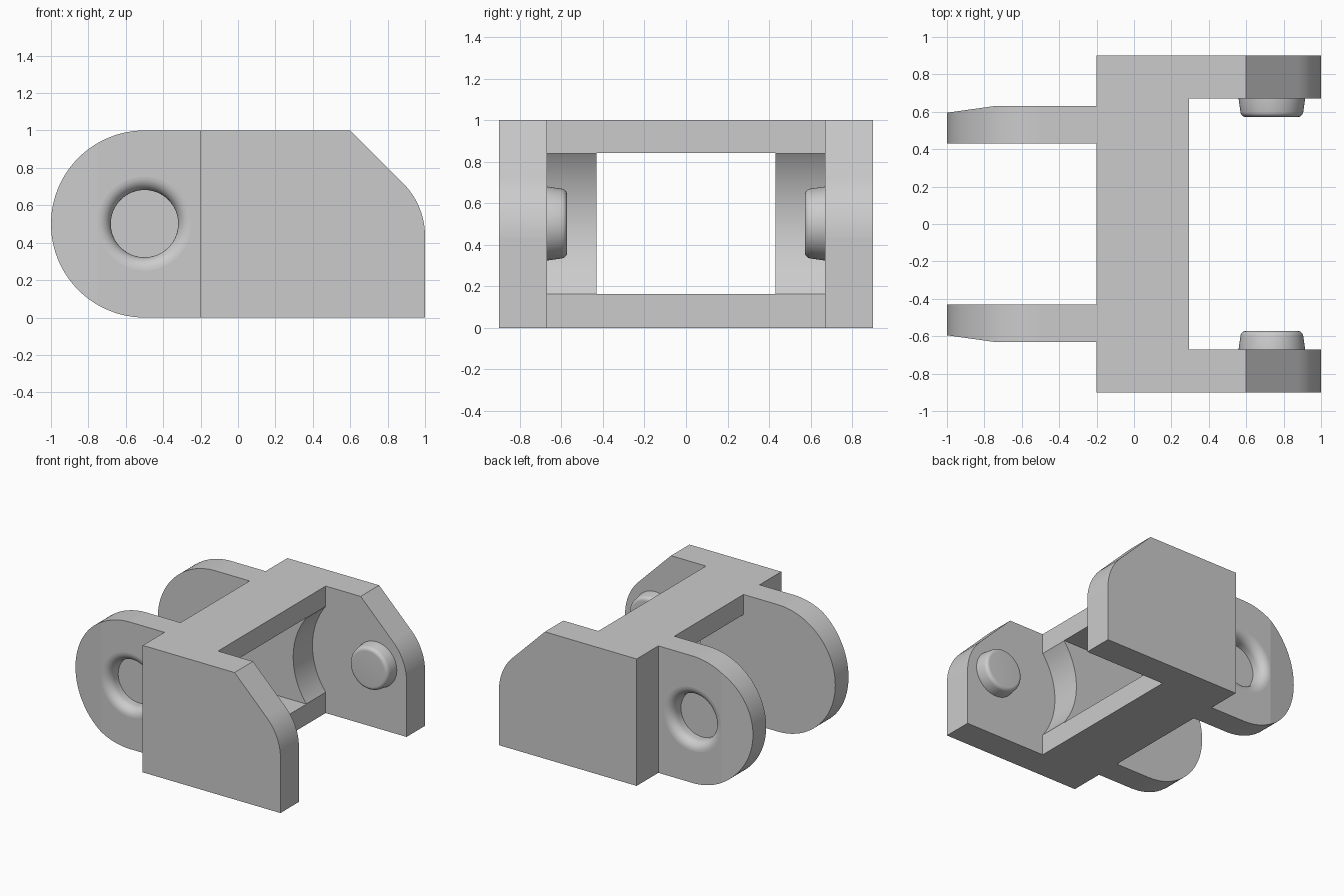
import bpy, bmesh, math
from mathutils import Vector

if "Cube" in bpy.data.objects:
    bpy.data.objects.remove(bpy.data.objects["Cube"])

grey = bpy.data.materials.new("plain_grey")
grey.use_nodes = True
colour = (0.6, 0.6, 0.6, 1)
grey.diffuse_color = colour
grey.node_tree.nodes["Principled BSDF"].inputs["Base Color"].default_value = colour


def arc(cx, cz, r, start, end, steps):
    angles = [math.radians(start + (end - start) * i / steps) for i in range(steps + 1)]
    return [(cx + r * math.cos(a), cz + r * math.sin(a)) for a in angles]


def finish(name, bm):
    bmesh.ops.recalc_face_normals(bm, faces=bm.faces[:])
    mesh = bpy.data.meshes.new(name)
    bm.to_mesh(mesh)
    bm.free()
    mesh.materials.append(grey)
    obj = bpy.data.objects.new(name, mesh)
    bpy.context.collection.objects.link(obj)
    return obj


def prism(profile, y0, y1):
    """Extrude an x-z profile along y."""
    bm = bmesh.new()
    face = bm.faces.new([bm.verts.new((x, y0, z)) for x, z in profile])
    made = bmesh.ops.extrude_face_region(bm, geom=[face])["geom"]
    moved = [v for v in made if isinstance(v, bmesh.types.BMVert)]
    bmesh.ops.translate(bm, verts=moved, vec=(0, y1 - y0, 0))
    return bm


def box(x0, x1, z0, z1):
    return [(x0, z0), (x1, z0), (x1, z1), (x0, z1)]


def lathe(profile, x, y, z, side):
    """Spin (radius, outward distance) points around an axis along y."""
    bm = bmesh.new()
    verts = [bm.verts.new((x + r, y + side * h, z)) for r, h in profile]
    edges = [bm.edges.new(pair) for pair in zip(verts, verts[1:])]
    bmesh.ops.spin(bm, geom=verts + edges, cent=(x, y, z), axis=(0, 1, 0),
                   angle=math.tau, steps=64, use_duplicate=False)
    bmesh.ops.remove_doubles(bm, verts=bm.verts[:], dist=1e-5)
    return bm


def select(obj):
    bpy.ops.object.select_all(action='DESELECT')
    obj.select_set(True)
    bpy.context.view_layer.objects.active = obj


def cut(obj, cutter):
    cutter.hide_render = True
    mod = obj.modifiers.new("cut", 'BOOLEAN')
    mod.operation = 'DIFFERENCE'
    mod.solver = 'EXACT'
    mod.object = cutter
    select(obj)
    bpy.ops.object.modifier_apply(modifier=mod.name)
    bpy.data.objects.remove(cutter)


def shade(obj):
    """Smooth the curves while the broad faces stay flat."""
    select(obj)
    bpy.ops.object.shade_smooth_by_angle(angle=math.radians(30))
    for poly in obj.data.polygons:
        if poly.area > 0.05:
            poly.use_smooth = False


# Main bracket: side outline with a chamfer running into a rounded nose
outline = [(-0.2, 0), (1, 0)] + arc(0.6, 0.435, 0.4, 0, 45, 12) + [(0.6, 1), (-0.2, 1)]
bracket = finish("bracket", prism(outline, -0.9, 0.9))
# Open bay between the arms, through window, and curved clearance recess
cut(bracket, finish("bay_cutter", prism(box(0.295, 1.2, -0.1, 1.1), -0.67, 0.67)))
cut(bracket, finish("window_cutter", prism(box(-0.4, 0.5, 0.162, 0.842), -0.43, 0.43)))
cut(bracket, finish("recess_cutter",
                    prism(arc(0.735, 0.502, 0.555, 0, 360, 128)[:-1], -0.67, 0.67)))
shade(bracket)

# Rounded ear outline and the profiles for its socket and the matching pin
ear_outline = [(-0.2, 0)] + arc(-0.5, 0.5, 0.5, 270, 90, 48) + [(-0.2, 1)]
socket = [(0, -0.11), (0.18, -0.11)] + arc(0.25, -0.07, 0.07, 180, 90, 8) + [(0.25, 0.03), (0, 0.03)]
pin = [(0, -0.02), (0.178, -0.02), (0.178, 0)] + arc(0.138, 0.068, 0.03, 10, 90, 8) + [(0, 0.098)]

for side, label in ((1, "back"), (-1, "front")):
    # Ear with its outer face tapering toward the tip
    bm = prism(ear_outline, side * 0.43, side * 0.63)
    bmesh.ops.bisect_plane(bm, geom=bm.verts[:] + bm.edges[:] + bm.faces[:],
                           plane_co=(-0.75, 0, 0), plane_no=(1, 0, 0))
    for v in bm.verts:
        if abs(v.co.y) > 0.5 and v.co.x < -0.75:
            v.co.y += side * (v.co.x + 0.75) * 0.14
    ear = finish(label + "_ear", bm)
    cut(ear, finish("socket_cutter", lathe(socket, -0.5, side * 0.63, 0.502, side)))
    shade(ear)
    # Pin pointing inward from the arm
    shade(finish(label + "_pin", lathe(pin, 0.737, side * 0.67, 0.502, -side)))
